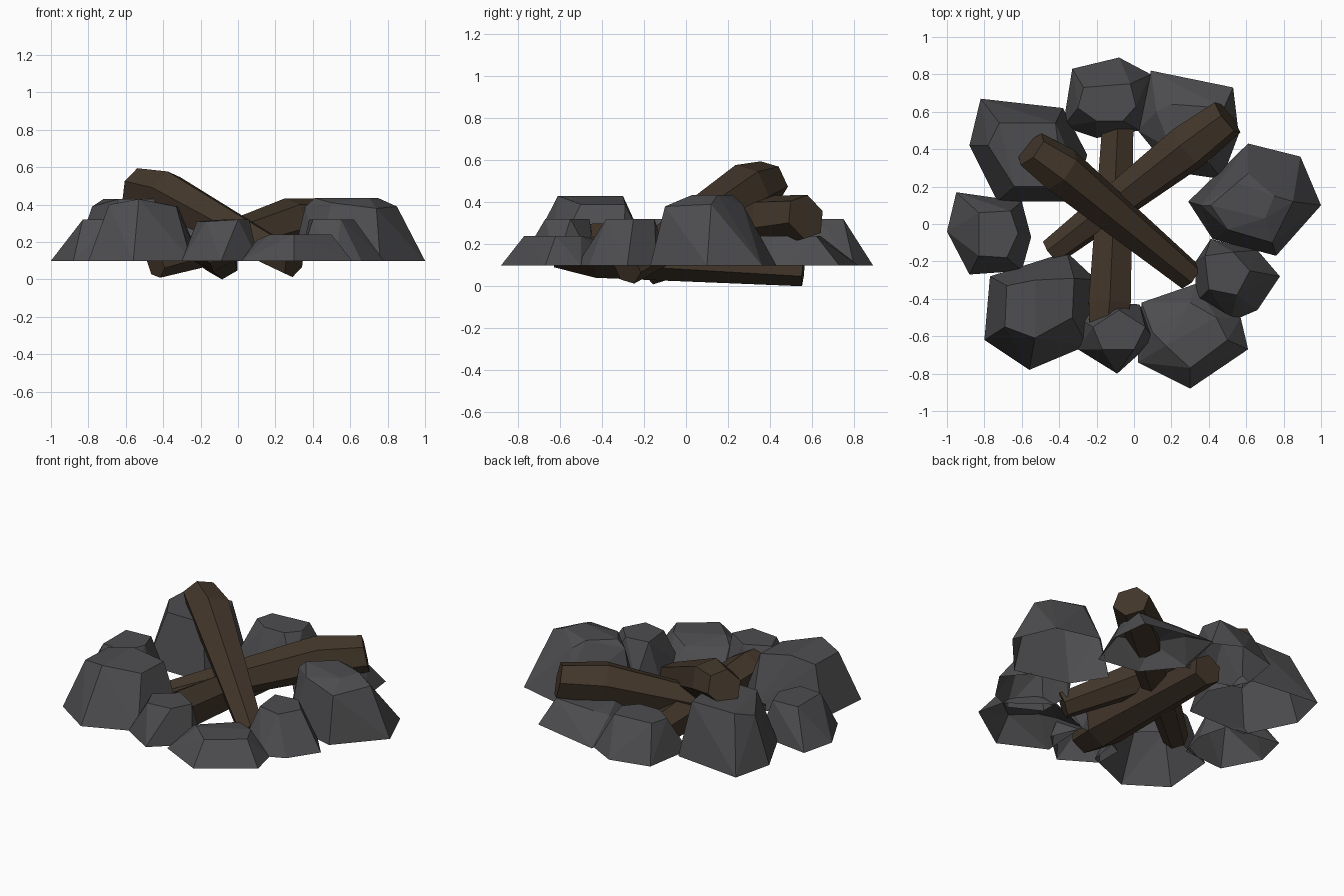
import bpy, bmesh, math
from mathutils import Vector

if "Cube" in bpy.data.objects:
    bpy.data.objects.remove(bpy.data.objects["Cube"])

def material(name, col):
    m = bpy.data.materials.new(name)
    m.diffuse_color = (*col, 1)
    m.use_nodes = True
    m.node_tree.nodes["Principled BSDF"].inputs["Base Color"].default_value = m.diffuse_color
    return m

STONE = material("stone", (0.075, 0.075, 0.08))
WOOD = material("wood", (0.055, 0.037, 0.023))
BASE = 0.10

def finish(bm, name, mat):
    bmesh.ops.recalc_face_normals(bm, faces=bm.faces)
    me = bpy.data.meshes.new(name)
    bm.to_mesh(me)
    bm.free()
    me.materials.append(mat)
    bpy.context.collection.objects.link(bpy.data.objects.new(name, me))

def rock(name, base, top, height):
    """Faceted hull over a ground outline and a crown; open underneath.
    Crown points may carry their own z."""
    bm = bmesh.new()
    for x, y in base:
        bm.verts.new((x, y, BASE))
    for p in top:
        bm.verts.new((p[0], p[1], p[2] if len(p) > 2 else height))
    bmesh.ops.convex_hull(bm, input=bm.verts)
    bmesh.ops.recalc_face_normals(bm, faces=bm.faces)
    under = [f for f in bm.faces if all(abs(v.co.z - BASE) < 1e-4 for v in f.verts)]
    bmesh.ops.delete(bm, geom=under, context='FACES')
    finish(bm, name, STONE)

def log(name, rings, turn=0):
    """Tapered six-sided log through (centre, radius) rings."""
    bm = bmesh.new()
    axis = (Vector(rings[-1][0]) - Vector(rings[0][0])).normalized()
    side = axis.cross(Vector((0, 0, 1))).normalized()
    up = side.cross(axis)
    loops = []
    for c, r in rings:
        angles = [math.radians(60 * i + turn) for i in range(6)]
        loops.append([bm.verts.new(Vector(c) + r * (side * math.cos(a) + up * math.sin(a)))
                      for a in angles])
    for a, b in zip(loops, loops[1:]):
        for i in range(6):
            j = (i + 1) % 6
            bm.faces.new((a[i], a[j], b[j], b[i]))
    bm.faces.new(loops[0])
    bm.faces.new(loops[-1])
    finish(bm, name, WOOD)

# tall rocks
rock("rock_back_left",
     [(-.82, .67), (-.38, .62), (-.25, .37), (-.32, .12), (-.73, .12), (-.88, .42)],
     [(-.72, .54), (-.42, .54), (-.36, .40, .39), (-.38, .2), (-.64, .2), (-.78, .42, .39)], .43)
rock("rock_right",
     [(.61, .43), (.89, .36), (1.0, .10), (.76, -.17), (.42, -.08), (.29, .12)],
     [(.41, .1), (.55, .22), (.61, .27, .39), (.75, .15), (.7, .03),
      (.85, .12, .39), (.74, -.1, .38), (.5, -.03, .41), (.36, .1, .39)], .435)
rock("rock_front_left",
     [(-.77, -.28), (-.36, -.15), (-.2, -.3), (-.25, -.65), (-.56, -.78), (-.8, -.62)],
     [(-.68, -.33, .40), (-.53, -.3), (-.32, -.29, .39), (-.33, -.5, .39),
      (-.53, -.61), (-.69, -.55, .40)], .43)

# medium rocks
rock("rock_back",
     [(-.33, .83), (-.08, .89), (.09, .80), (.03, .5), (-.2, .46), (-.38, .52)],
     [(-.27, .73), (-.02, .75), (.01, .63), (-.06, .55), (-.2, .55), (-.3, .62)], .32)
rock("rock_left",
     [(-.95, .17), (-.6, .12), (-.55, -.07), (-.6, -.25), (-.88, -.27), (-1.0, -.04)],
     [(-.83, .06), (-.66, .07), (-.62, -.05), (-.68, -.18), (-.83, -.17)], .32)
rock("rock_front",
     [(.03, -.43), (.11, -.62), (-.09, -.80), (-.30, -.67), (-.30, -.5), (-.12, -.42)],
     [(-.22, -.55, .31), (-.08, -.46), (.06, -.55), (0, -.67), (-.17, -.67, .31)], .32)
rock("rock_front_right_inner",
     [(.41, -.08), (.66, -.14), (.78, -.28), (.66, -.46), (.52, -.52), (.33, -.42), (.33, -.2)],
     [(.38, -.17), (.53, -.15), (.62, -.25), (.55, -.38), (.4, -.35)], .32)

# low rocks
rock("rock_front_right",
     [(.33, -.32), (.57, -.5), (.61, -.67), (.30, -.88), (.02, -.74), (.04, -.42)],
     [(.1, -.58, .21), (.17, -.65), (.3, -.77), (.50, -.62), (.44, -.5), (.3, -.42, .22)], .24)
rock("rock_back_right",
     [(.09, .82), (.53, .73), (.56, .48), (.47, .24), (.2, .28), (.02, .5)],
     [(.12, .6, .22), (.2, .64), (.48, .62), (.48, .45), (.4, .33), (.2, .4)], .24)

# crossed logs: blunt end, thick shoulder, thin end
log("log_top", [((-.55, .40, .50), .105), ((-.39, .29, .46), .13), ((.30, -.28, .085), .08)], 15)
log("log_middle", [((.50, .57, .33), .11), ((.29, .41, .31), .13), ((-.44, -.15, .08), .075)], 15)
log("log_bottom", [((-.15, -.62, .19), .10), ((-.13, -.42, .17), .13), ((-.085, .56, .095), .095)], 30)
